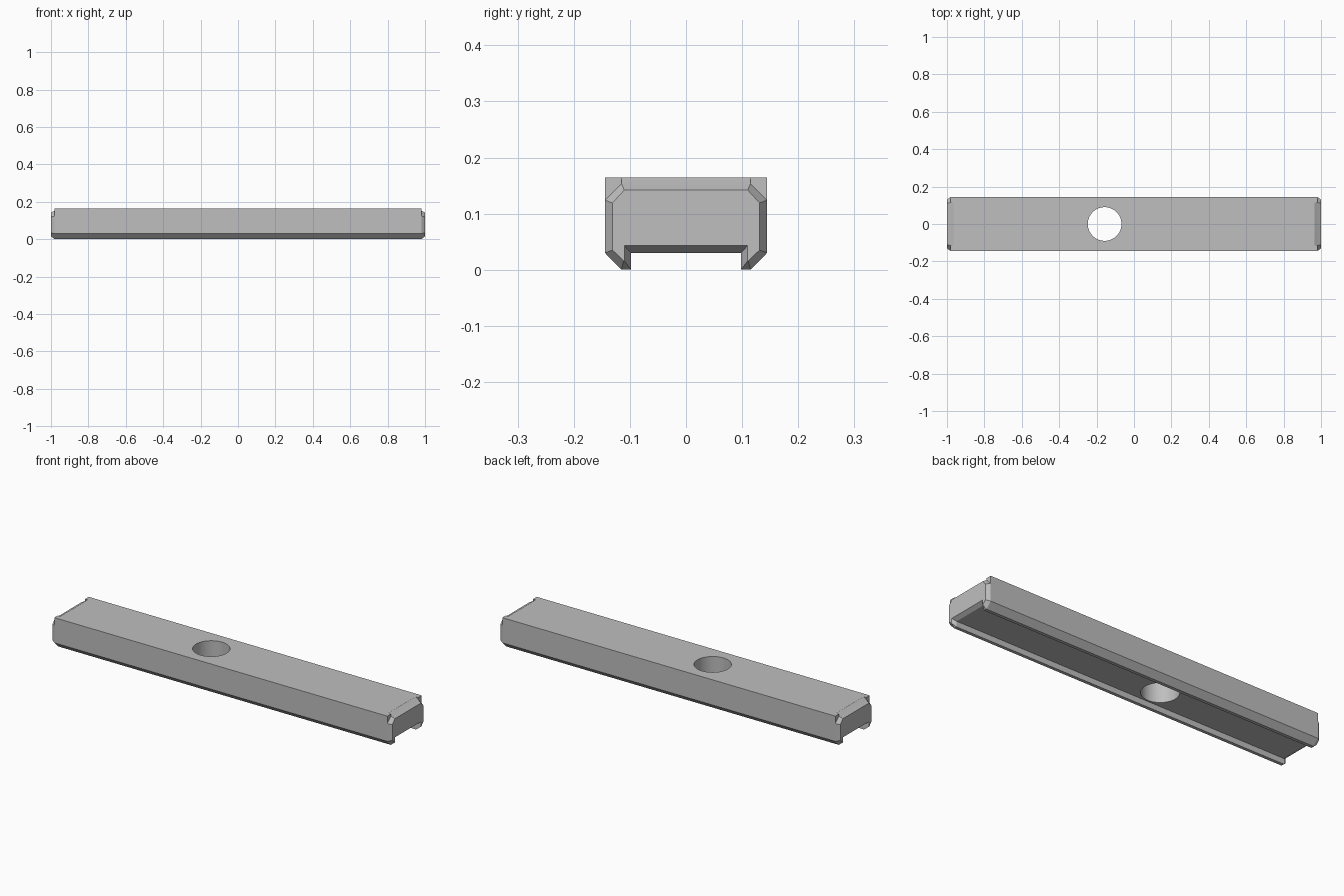
import bpy
import bmesh

if "Cube" in bpy.data.objects:
    bpy.data.objects.remove(bpy.data.objects["Cube"], do_unlink=True)

grey = bpy.data.materials.new("plain_grey")
grey.use_nodes = True
colour = (0.52, 0.52, 0.52, 1)
grey.diffuse_color = colour
grey.node_tree.nodes["Principled BSDF"].inputs["Base Color"].default_value = colour

# Main dimensions
TIP, SHOULDER, NOTCH = 1.0, 0.98, 0.965
WIDE, TOP, LIP, LOW = 0.1445, 0.164, 0.115, 0.1535

# Half sections (y, z) at the shoulder and at the bevelled tip
outer = [(0.098, 0.03), (0.098, 0), (LIP, 0), (WIDE, 0.03), (WIDE, 0.124), (LIP, LOW)]
inner = [(0.11, 0.043), (0.11, 0.016), (0.111, 0.016), (0.131, 0.035), (0.131, 0.119), (0.11, 0.142)]


def full(half):
    return half + [(-y, z) for y, z in reversed(half)]


bm = bmesh.new()


def face(*points):
    bm.faces.new([bm.verts.new(p) for p in points])


def ring(x, section):
    return [(x, y, z) for y, z in section]


# Long sides, chamfers, lips and groove
left, right = ring(-SHOULDER, full(outer)), ring(SHOULDER, full(outer))
count = len(left)
for i in range(count):
    j = (i + 1) % count
    if i != len(outer) - 1:
        if {i, j} != {4, 5} and {i, j} != {6, 7}:
            face(left[i], left[j], right[j], right[i])
for s in (-1, 1):
    y = s * WIDE
    face((-SHOULDER, y, 0.124), (SHOULDER, y, 0.124), (SHOULDER, y, TOP), (-SHOULDER, y, TOP))

# Top with a shallow notch at each end
half_top = [(SHOULDER, -WIDE), (SHOULDER, -LIP), (NOTCH, -LIP),
            (NOTCH, LIP), (SHOULDER, LIP), (SHOULDER, WIDE)]
face(*[(x, y, TOP) for x, y in half_top + [(-x, -y) for x, y in half_top]])

# Bevelled ends, sloping notch floors and upper corner shoulders
for e in (-1, 1):
    a, b = ring(e * SHOULDER, full(outer)), ring(e * TIP, full(inner))
    for i in range(count):
        j = (i + 1) % count
        face(a[i], a[j], b[j], b[i])
    face(*b)
    x, n = e * SHOULDER, e * NOTCH
    face((x, -LIP, LOW), (x, LIP, LOW), (n, LIP, TOP), (n, -LIP, TOP))
    for s in (-1, 1):
        y, w = s * LIP, s * WIDE
        face((x, w, 0.124), (x, w, TOP), (x, y, TOP), (x, y, LOW))
        face((x, y, LOW), (x, y, TOP), (n, y, TOP))

bmesh.ops.remove_doubles(bm, verts=bm.verts, dist=0.0001)
bmesh.ops.recalc_face_normals(bm, faces=bm.faces)
mesh = bpy.data.meshes.new("channel_bar")
bm.to_mesh(mesh)
bm.free()
mesh.materials.append(grey)
bar = bpy.data.objects.new("channel_bar", mesh)
bpy.context.collection.objects.link(bar)

# Round hole through the bar
bpy.ops.mesh.primitive_cylinder_add(vertices=64, radius=0.09, depth=0.6, location=(-0.157, 0, 0.1))
cutter = bpy.context.object
cutter.name = "hole_cutter"
cutter.data.materials.append(grey)
cut = bar.modifiers.new("hole", "BOOLEAN")
cut.operation = "DIFFERENCE"
cut.solver = "EXACT"
cut.object = cutter
bpy.ops.object.select_all(action="DESELECT")
bpy.context.view_layer.objects.active = bar
bar.select_set(True)
bpy.ops.object.modifier_apply(modifier="hole")
bpy.data.objects.remove(cutter, do_unlink=True)
bpy.ops.object.shade_smooth_by_angle(angle=0.35)
